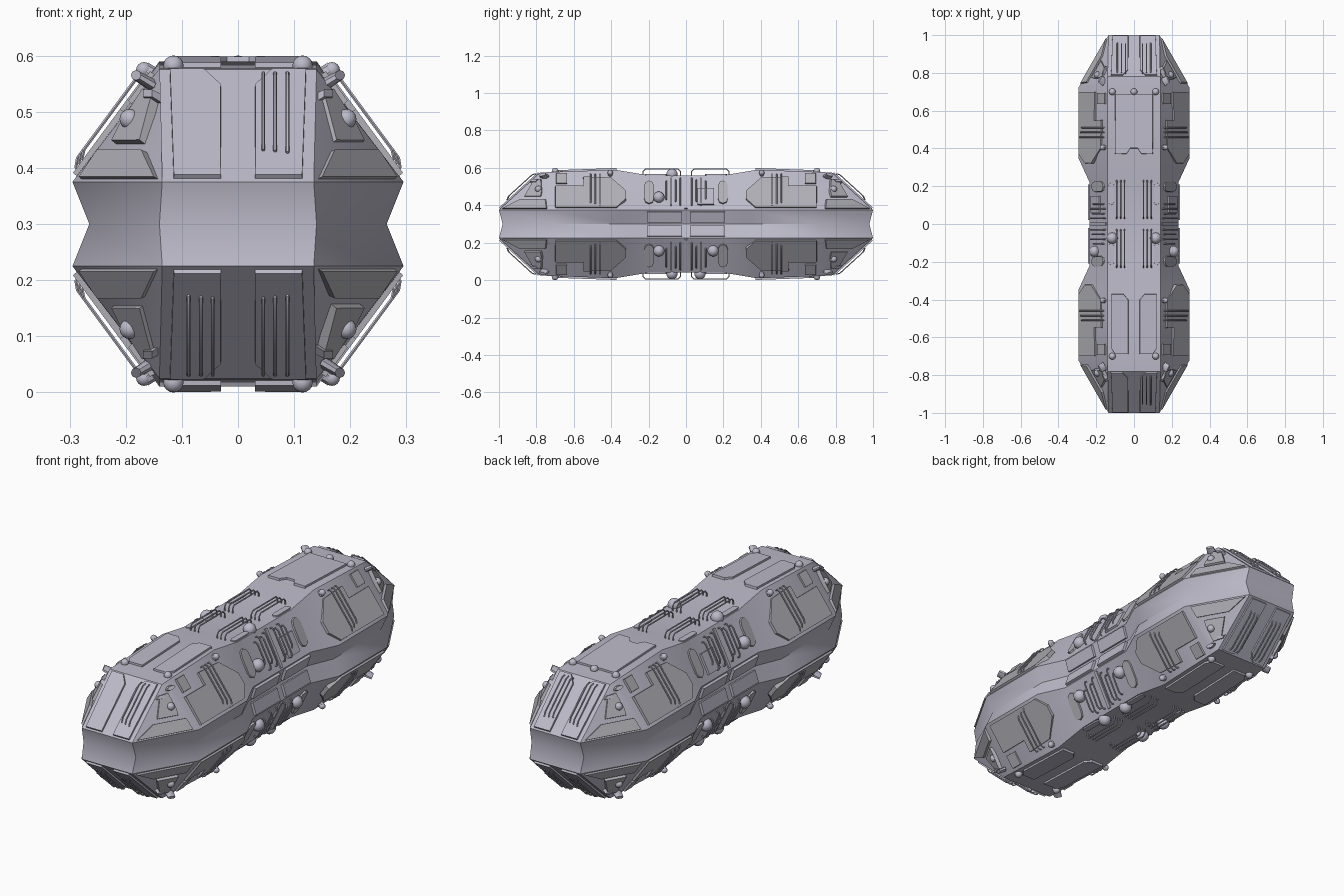
import bpy, bmesh, math
from mathutils import Vector
from itertools import product

if "Cube" in bpy.data.objects:
    bpy.data.objects.remove(bpy.data.objects["Cube"])

MID = 0.3  # height of the waist, the model mirrors about it
made = []


def material(name, rgb):
    m = bpy.data.materials.new(name)
    m.use_nodes = True
    m.diffuse_color = (*rgb, 1)
    m.node_tree.nodes["Principled BSDF"].inputs["Base Color"].default_value = (*rgb, 1)
    return m


HULL = material("lavender_grey", (0.50, 0.49, 0.58))
PLATE = material("panel_grey", (0.43, 0.43, 0.47))


def add_object(name, bm, mat):
    bmesh.ops.recalc_face_normals(bm, faces=bm.faces)
    me = bpy.data.meshes.new(name)
    bm.to_mesh(me)
    bm.free()
    me.materials.append(mat)
    ob = bpy.data.objects.new(name, me)
    bpy.context.collection.objects.link(ob)
    made.append(ob)


def flip(p, s):
    return Vector((p.x * s[0], p.y * s[1], MID + (p.z - MID) * s[2]))


def where(rule=lambda x, y, z: True):
    return [s for s in product((1, -1), repeat=3) if rule(*s)]


class Plane:
    """Flat hull facet; 'axis' is the coordinate solved from the other two."""
    def __init__(self, axis, a, b, c):
        self.axis, self.o = axis, Vector(a)
        self.n = (Vector(b) - self.o).cross(Vector(c) - self.o).normalized()
        if self.n[axis] < 0:
            self.n.negate()

    def at(self, uv, h=0.0):
        k = self.axis
        i, j = [q for q in range(3) if q != k]
        p = Vector((0, 0, 0))
        p[i], p[j] = uv
        d = self.n[i] * (p[i] - self.o[i]) + self.n[j] * (p[j] - self.o[j])
        p[k] = self.o[k] - d / self.n[k]
        return p + self.n * h


# Facets of the positive octant
cap = Plane(1, (0, 1, .375), (.135, 1, .375), (.14, .78, .575))
corner = Plane(1, (.135, 1, .375), (.295, .72, .375), (.14, .78, .575))
side = Plane(0, (.295, .7, .375), (.295, .4, .375), (.14, .5, .585))
deck = Plane(2, (0, .38, .59), (.14, .38, .59), (.14, .74, .577))
mid_deck = Plane(2, (0, 0, .56), (.1, 0, .56), (0, .1, .56))
mid_side = Plane(0, (.235, 0, .375), (.235, .2, .375), (.14, 0, .56))
waist = Plane(0, (.21, 0, .3), (.21, .2, .3), (.235, 0, .375))


def plate(name, plane, pts, h=0.008, signs=None, mat=HULL, inset=0.002):
    """Raised plate with a slightly bevelled rim, repeated over the octants."""
    bm = bmesh.new()
    mid = sum((Vector(p) for p in pts), Vector((0, 0))) / len(pts)
    for s in signs or where():
        lo = [bm.verts.new(flip(plane.at(p, -0.01), s)) for p in pts]
        hi = []
        for p in pts:
            v = Vector(p)
            v += (mid - v).normalized() * inset
            hi.append(bm.verts.new(flip(plane.at(v, h), s)))
        bm.faces.new(lo)
        bm.faces.new(hi)
        for i in range(len(pts)):
            j = (i + 1) % len(pts)
            bm.faces.new((lo[i], lo[j], hi[j], hi[i]))
    add_object(name, bm, mat)


def rect(a, b, c, d):
    return [(a, c), (b, c), (b, d), (a, d)]


def disc(u, v, r, n=8):
    return [(u + r * math.cos(i * math.tau / n), v + r * math.sin(i * math.tau / n)) for i in range(n)]


def capsule(a, b, c, d):
    r = (b - a) / 2
    arc = [(math.cos(t * math.pi / 4) * r, math.sin(t * math.pi / 4) * r) for t in range(5)]
    return [(a + r + x, d - r + y) for x, y in arc] + [(a + r - x, c + r - y) for x, y in arc]


def rails(name, plane, lines, h, signs=None, r=0.0035):
    """Thin pipes with both ends bent down to the hull."""
    cu = bpy.data.curves.new(name, "CURVE")
    cu.dimensions = "3D"
    cu.bevel_depth, cu.bevel_resolution, cu.use_fill_caps = r, 1, True
    for s in signs or where():
        for a, b in lines:
            a, b = Vector(a), Vector(b)
            step = (b - a).normalized() * 0.012
            path = [plane.at(a, -.004), plane.at(a, h * .6), plane.at(a + step, h),
                    plane.at(b - step, h), plane.at(b, h * .6), plane.at(b, -.004)]
            sp = cu.splines.new("POLY")
            sp.points.add(len(path) - 1)
            for q, p in zip(sp.points, path):
                q.co = (*flip(p, s), 1)
    cu.materials.append(HULL)
    ob = bpy.data.objects.new(name, cu)
    bpy.context.collection.objects.link(ob)
    bpy.ops.object.select_all(action="DESELECT")
    ob.select_set(True)
    bpy.context.view_layer.objects.active = ob
    bpy.ops.object.convert(target="MESH")
    made.append(bpy.context.view_layer.objects.active)


def knobs(name, plane, uv, r, signs=None, h=0.004):
    bm = bmesh.new()
    for s in signs or where():
        new = bmesh.ops.create_uvsphere(bm, u_segments=12, v_segments=8, radius=r)["verts"]
        bmesh.ops.translate(bm, verts=new, vec=flip(plane.at(uv, h), s))
    add_object(name, bm, HULL)


# Hull: stacked plan outlines, pinched at the waist
def outline(quarter):
    back = [(x, y) for x, y in quarter[::-1]]
    right = quarter + [(x, -y) for x, y in back]
    return right + [(-x, y) for x, y in right[::-1]]


rim = [(.135, 1), (.295, .72), (.295, .35), (.235, .22)]
notch = [(.14, .98), (.265, .71), (.265, .35), (.21, .22)]
crown = [(.14, .78), (.14, .74), (.14, .38), (.14, .2)]
crown_z = [.575, .577, .59, .56]
tops = crown_z + crown_z[::-1]
tops += tops[::-1]
bm = bmesh.new()
levels = []
for quarter, z in ((crown, -1), (rim, .225), (notch, .3), (rim, .375), (crown, 1)):
    heights = [t if z == 1 else 2 * MID - t for t in tops] if abs(z) == 1 else [z] * len(tops)
    levels.append([bm.verts.new((x, y, h)) for (x, y), h in zip(outline(quarter), heights)])
n = len(tops)
for a, b in zip(levels, levels[1:]):
    for i in range(n):
        j = (i + 1) % n
        bm.faces.new((a[i], a[j], b[j], b[i]))
for ring in (levels[0], levels[-1]):
    for i in range(n // 2 - 1):
        bm.faces.new((ring[i], ring[i + 1], ring[n - 2 - i], ring[n - 1 - i]))
add_object("hull", bm, HULL)

# End caps: chamfered plates and vertical rails
plate("cap_plates", cap, [(.03, .38), (.115, .38), (.122, .572), (.06, .572), (.03, .545)], .009)
rails("cap_rails", cap, [((x, .43 - x * .1), (x, .56)) for x in (.045, .066, .088)], .02,
      where(lambda x, y, z: (x, y, z) != (-1, -1, 1)))
knobs("cap_studs", deck, (.115, .70), .018)

# Bevelled corners: skirt plate, stepped plate and stud
plate("corner_skirts", corner, [(.142, .38), (.28, .38), (.247, .43), (.165, .43)], .008, mat=PLATE)
plate("corner_plates", corner, [(.146, .535), (.155, .50), (.17, .445), (.222, .445),
                                (.21, .47), (.165, .54)], .007, mat=PLATE)
plate("corner_tabs", corner, rect(.142, .162, .52, .535), .012)
knobs("corner_studs", corner, (.19, .485), .018)
plate("corner_posts", corner, disc(.165, .555, .011), .022)

# Bulging flanks: stepped armour, square patch, rails and posts
plate("flank_armour", side, [(.70, .385), (.37, .385), (.32, .43), (.32, .475), (.40, .545),
                             (.55, .55), (.55, .50), (.70, .50)], .009, mat=PLATE)
plate("flank_patches", side, rect(.635, .695, .515, .57), .006, mat=PLATE)
rails("flank_rails", side, [((y, .395 + (y - .46) * .3), (y, .56)) for y in (.46, .485, .51)], .018)
plate("flank_posts", side, disc(.405, .565, .014), .018)
knobs("flank_studs", side, (.405, .565), .014, h=.016)

# Roof and belly plates; the rear roof has one wide plate
rear_roof = lambda x, y, z: y == 1 and z == 1
plate("deck_plates", deck, [(.03, .40), (.055, .37), (.12, .37), (.12, .66), (.10, .69), (.03, .69)],
      .009, where(lambda *s: not rear_roof(*s)))
plate("rear_deck_plate", deck, [(-.1, .37), (-.04, .37), (-.02, .40), (.02, .40), (.04, .37), (.1, .37),
                                (.1, .69), (-.1, .69)], .009, [(1, 1, 1)])
knobs("rear_deck_stud", deck, (0, .70), .018, [(1, 1, 1)])

# Narrow middle: roof rails and domes
rails("mid_deck_rails", mid_deck, [((x, .03), (x, .23)) for x in (.05, .07, .092)], .034)
plate("mid_deck_pads", mid_deck, capsule(.105, .135, .10, .22), .007)
knobs("mid_deck_domes", mid_deck, (.115, .075), .03, where(lambda x, y, z: y == -1 or z == -1), .006)

# Narrow middle: flank pads, rails, domes and centre rib
square = lambda x, y, z: y == 1 and z == 1
plate("mid_flank_pads", mid_side, capsule(.17, .225, .405, .53), .009, mat=PLATE)
plate("mid_flank_square", mid_side, rect(.06, .15, .40, .49), .01, where(square))
rails("mid_flank_rails", mid_side, [((y, .40 + k), (y, .54 - k / 2)) for y, k in
                                    ((.03, 0), (.055, .02), (.08, 0), (.105, .03))], .018)
knobs("mid_flank_domes", mid_side, (.145, .44), .03, where(lambda *s: not square(*s)), .008)
plate("mid_flank_ribs", mid_side, rect(-.008, .008, .38, .55), .006, where(lambda x, y, z: y == 1))

# Waist panels
plate("waist_panels", waist, rect(.02, .21, .312, .368), .012)

# Shading
bpy.ops.object.select_all(action="DESELECT")
for ob in made:
    ob.select_set(True)
bpy.context.view_layer.objects.active = made[0]
bpy.ops.object.shade_smooth_by_angle(angle=math.radians(30))
